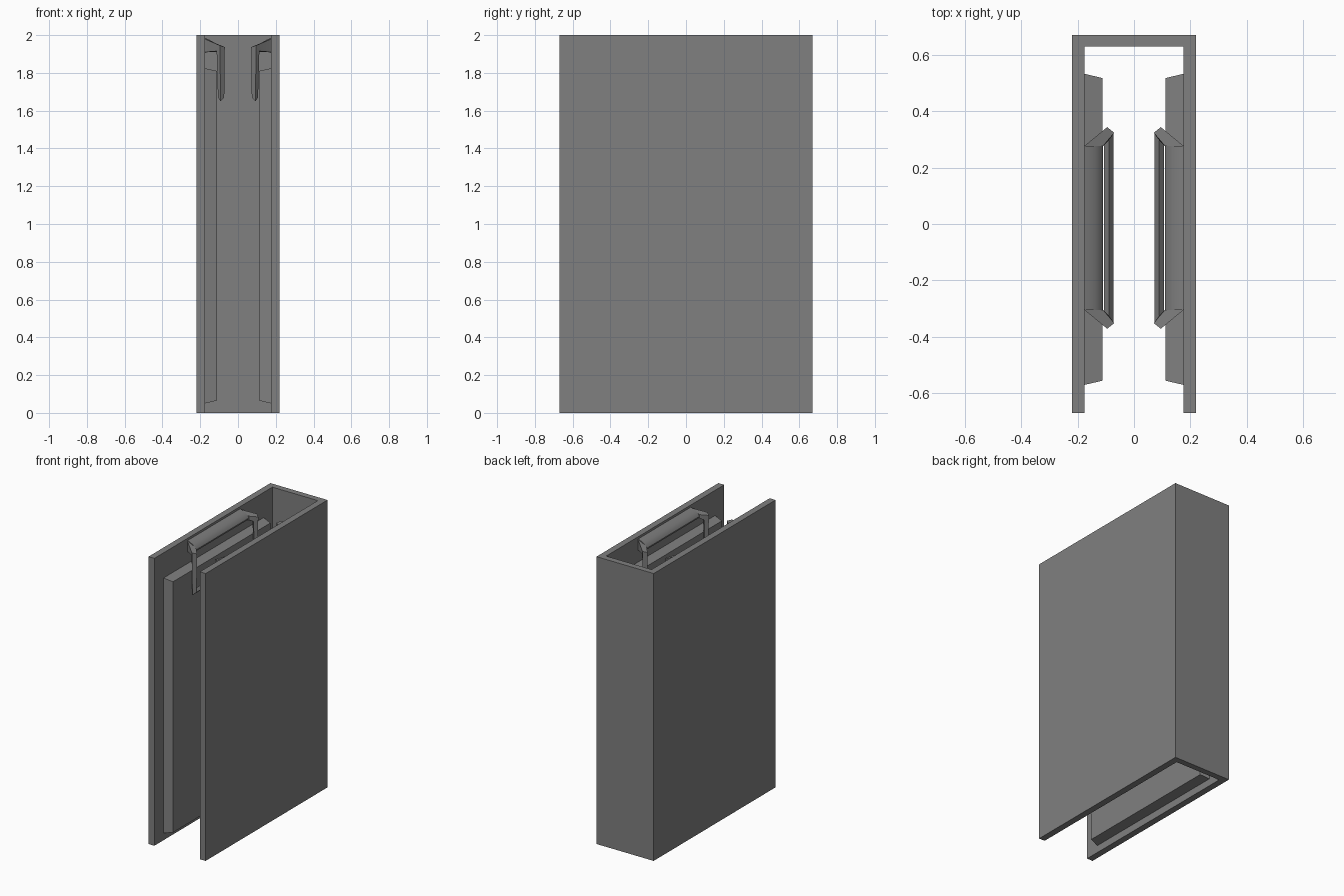
import bpy, bmesh

if "Cube" in bpy.data.objects:
    bpy.data.objects.remove(bpy.data.objects["Cube"])

# Dark grey for every part
dark_grey = bpy.data.materials.new("dark_grey")
dark_grey.diffuse_color = (.215, .215, .215, 1)
dark_grey.use_nodes = True
dark_grey.node_tree.nodes["Principled BSDF"].inputs["Base Color"].default_value = dark_grey.diffuse_color


def make_object(name, verts, faces, smooth=False):
    mesh = bpy.data.meshes.new(name)
    bm = bmesh.new()
    vs = [bm.verts.new(v) for v in verts]
    for f in faces:
        bm.faces.new([vs[i] for i in f])
    bmesh.ops.recalc_face_normals(bm, faces=bm.faces)
    bm.to_mesh(mesh)
    bm.free()
    mesh.materials.append(dark_grey)
    ob = bpy.data.objects.new(name, mesh)
    bpy.context.collection.objects.link(ob)
    if smooth:
        bpy.ops.object.select_all(action='DESELECT')
        ob.select_set(True)
        bpy.context.view_layer.objects.active = ob
        bpy.ops.object.shade_smooth_by_angle(angle=0.8)
    return ob


def loft(name, rings, smooth=False):
    """Skin equal-length rings and cap both ends."""
    n = len(rings[0])
    verts = [p for r in rings for p in r]
    faces = [tuple(range(n)), tuple(range(len(verts) - n, len(verts)))]
    for k in range(len(rings) - 1):
        for i in range(n):
            j = (i + 1) % n
            faces.append((k * n + i, k * n + j, k * n + n + j, k * n + n + i))
    return make_object(name, verts, faces, smooth)


# U-shaped shell, open at front, top and bottom
outline = [(-.22, -.67), (-.175, -.67), (-.175, .628), (.175, .628),
           (.175, -.67), (.22, -.67), (.22, .67), (-.22, .67)]
loft("shell", [[(x, y, z) for x, y in outline] for z in (0, 2)])

# Handle cross-sections (x, y offset, z): wall end, knee, lower corner
WALL = [(.176, .29, 1.98), (.11, .29, 1.95), (.11, .29, 1.925), (.176, .29, 1.91)]
KNEE = [(.095, .357, 1.945), (.07, .337, 1.937), (.088, .312, 1.91), (.113, .335, 1.915)]
FOOT = [(.093, .355, 1.65), (.073, .337, 1.67), (.088, .315, 1.69), (.106, .335, 1.67)]
BAR = [(.176, 1.985), (.155, 1.977), (.135, 1.966), (.119, 1.953), (.11, 1.937),
       (.115, 1.924), (.14, 1.915), (.176, 1.905)]
YC = -.014

for side, s in (("left", -1), ("right", 1)):
    # Raised inner panel with tapered edges
    loft(f"inner_panel_{side}", [
        [(s * x, -.57 + d, .05 + d), (s * x, .532 - d, .05 + d),
         (s * x, .532 - d, 1.825 - d), (s * x, -.57 + d, 1.825 - d)]
        for x, d in ((.176, 0), (.112, .015))])

    # Rounded mounting bar on the wall
    loft(f"handle_mount_{side}",
         [[(s * x, YC + y, z) for x, z in BAR] for y in (-.29, .29)], True)

    # Drop handle: arm, leg, crossbar, leg, arm
    path = [(WALL, -1), (KNEE, -1), (FOOT, -1), (FOOT, 1), (KNEE, 1), (WALL, 1)]
    loft(f"drop_handle_{side}",
         [[(s * x, YC + e * y, z) for x, y, z in ring] for ring, e in path], True)
